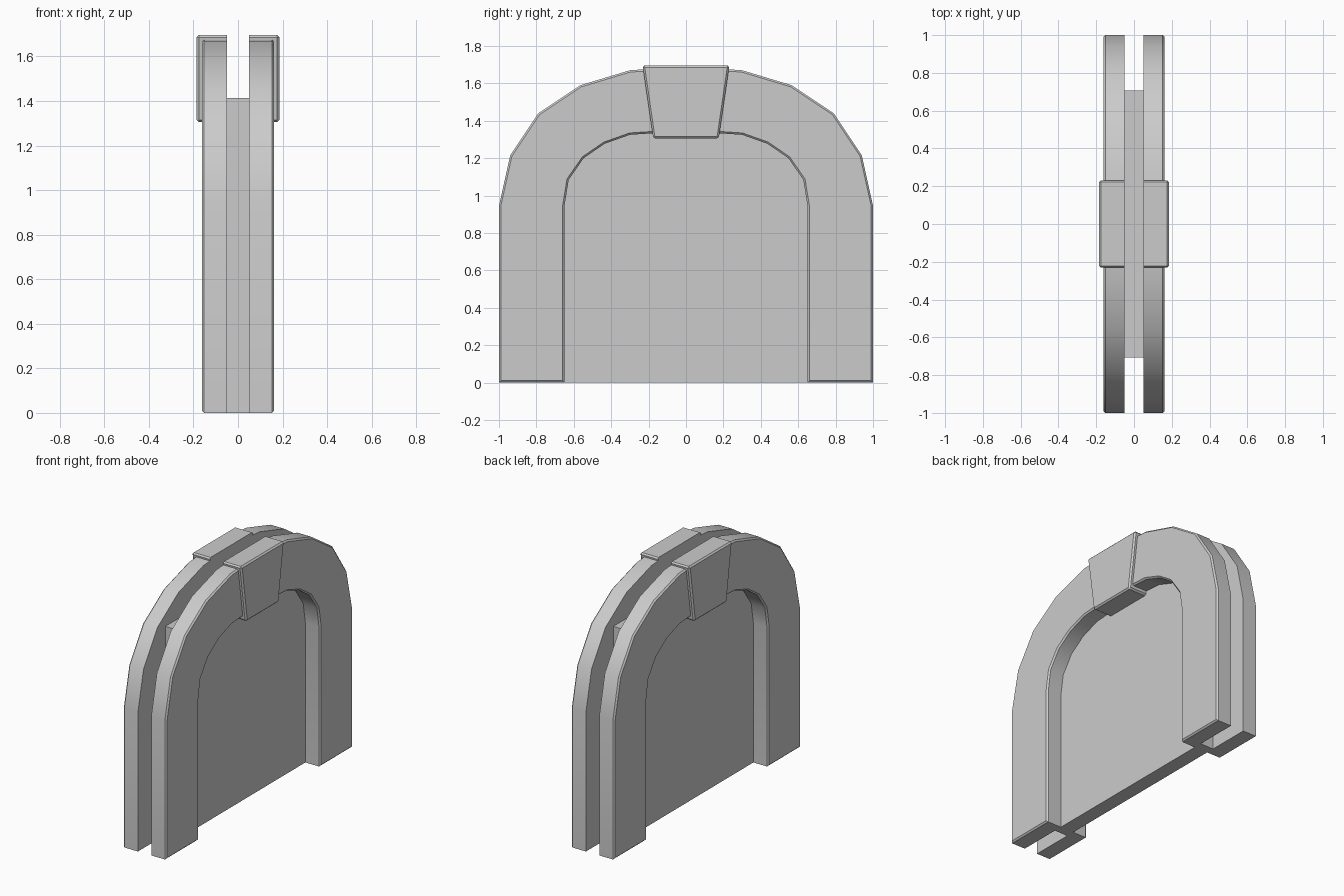
import bpy, bmesh, math

if "Cube" in bpy.data.objects:
    bpy.data.objects.remove(bpy.data.objects["Cube"])

X_BACK = 0.05  # half thickness of the central panel


def prism(name, profile, x_out, bevel, bevel_sides=False):
    """Extrude a (y, z) profile along x, chamfer its outer side, mirror across x."""
    bm = bmesh.new()
    back = bm.faces.new([bm.verts.new((X_BACK, y, z)) for y, z in profile])
    ext = bmesh.ops.extrude_face_region(bm, geom=[back], use_keep_orig=True)
    for v in ext["geom"]:
        if isinstance(v, bmesh.types.BMVert):
            v.co.x = x_out
    bmesh.ops.recalc_face_normals(bm, faces=bm.faces[:])
    needed = 1 if bevel_sides else 2
    edges = [e for e in bm.edges
             if sum(v.co.x > x_out - 1e-4 for v in e.verts) >= needed]
    bmesh.ops.bevel(bm, geom=edges, offset=bevel, offset_type='OFFSET',
                    segments=1, profile=0.5, affect='EDGES')
    me = bpy.data.meshes.new(name)
    bm.to_mesh(me)
    bm.free()
    ob = bpy.data.objects.new(name, me)
    bpy.context.collection.objects.link(ob)
    ob.modifiers.new("mirror", 'MIRROR').use_mirror_merge = False
    bpy.ops.object.select_all(action='DESELECT')
    ob.select_set(True)
    bpy.context.view_layer.objects.active = ob
    bpy.ops.object.shade_smooth_by_angle(angle=math.radians(30))
    return ob


def symmetric(half):
    """Complete a half curve running from the +y foot to the crown at y = 0."""
    return half + [(-y, z) for y, z in reversed(half[:-1])]


# Arched frame on both sides of the panel
outer = symmetric([(1, 0), (1, 0.945), (0.94, 1.215), (0.79, 1.44),
                   (0.565, 1.59), (0.30, 1.67), (0, 1.69)])
inner = symmetric([(0.65, 0), (0.65, 0.945), (0.627, 1.085), (0.547, 1.2),
                   (0.435, 1.277), (0.30, 1.325), (0, 1.345)])
prism("arch_frame", outer + inner[::-1], 0.162, 0.01)

# Tapered keystone at the crown, on both sides
prism("keystone", [(-0.175, 1.305), (0.175, 1.305), (0.232, 1.696), (-0.232, 1.696)],
      0.186, 0.01, bevel_sides=True)

# Flat panel filling the arch
bpy.ops.mesh.primitive_cube_add(size=1, location=(0, 0, 0.707))
panel = bpy.context.object
panel.name = "door_panel"
panel.scale = (2 * X_BACK, 1.414, 1.414)
